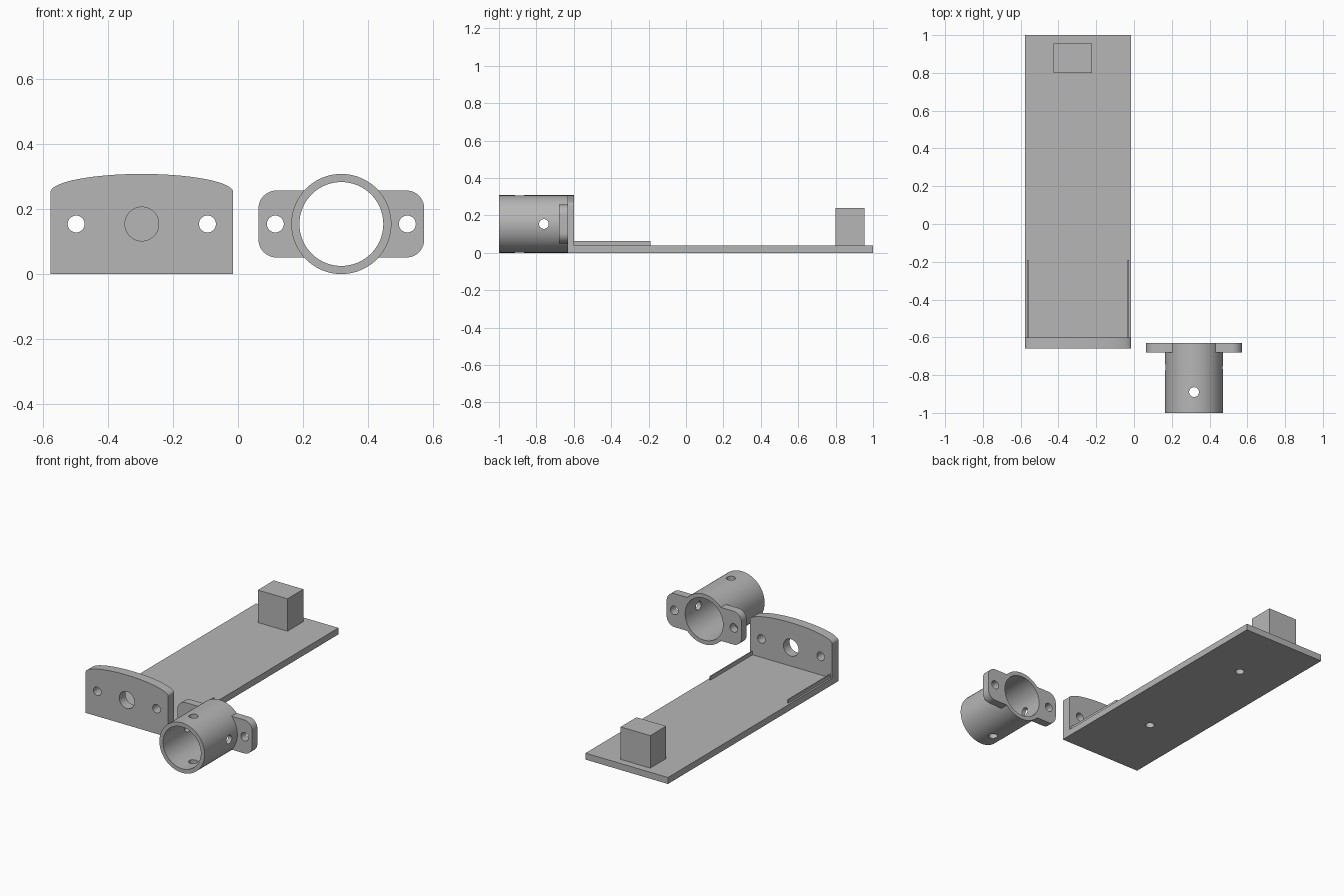
import bpy, bmesh
from math import cos, sin, pi, radians
from mathutils import Matrix, Vector

cube = bpy.data.objects.get("Cube")
if cube:
    bpy.data.objects.remove(cube)

grey = bpy.data.materials.new("plain grey")
grey.use_nodes = True
grey.diffuse_color = (0.47, 0.47, 0.47, 1)
grey.node_tree.nodes["Principled BSDF"].inputs["Base Color"].default_value = grey.diffuse_color


def finish(name, bm):
    bmesh.ops.recalc_face_normals(bm, faces=bm.faces)
    mesh = bpy.data.meshes.new(name)
    bm.to_mesh(mesh)
    bm.free()
    mesh.materials.append(grey)
    obj = bpy.data.objects.new(name, mesh)
    bpy.context.collection.objects.link(obj)
    return obj


def box(name, low, high):
    low, high = Vector(low), Vector(high)
    bm = bmesh.new()
    bmesh.ops.create_cube(bm, size=1)
    bmesh.ops.scale(bm, vec=high - low, verts=bm.verts)
    bmesh.ops.translate(bm, vec=(low + high) / 2, verts=bm.verts)
    return finish(name, bm)


def prism(name, outline, y0, y1):
    """Extrude an (x, z) outline along y."""
    bm = bmesh.new()
    face = bm.faces.new([bm.verts.new((x, y0, z)) for x, z in outline])
    new = bmesh.ops.extrude_face_region(bm, geom=[face])["geom"]
    bmesh.ops.translate(bm, vec=(0, y1 - y0, 0),
                        verts=[v for v in new if isinstance(v, bmesh.types.BMVert)])
    return finish(name, bm)


def cylinder(name, centre, radius, length, axis, sides=48):
    bm = bmesh.new()
    bmesh.ops.create_cone(bm, cap_ends=True, segments=sides, radius1=radius,
                          radius2=radius, depth=length)
    turn = Vector((0, 0, 1)).rotation_difference(Vector(axis)).to_matrix().to_4x4()
    bm.transform(Matrix.Translation(centre) @ turn)
    return finish(name, bm)


def combine(target, other, operation="DIFFERENCE"):
    """Apply a boolean and remove the helper object."""
    other.hide_render = True
    mod = target.modifiers.new("cut", "BOOLEAN")
    mod.operation, mod.object, mod.solver = operation, other, "EXACT"
    select(target)
    bpy.ops.object.modifier_apply(modifier=mod.name)
    bpy.data.objects.remove(other)


def select(obj):
    bpy.ops.object.select_all(action="DESELECT")
    obj.select_set(True)
    bpy.context.view_layer.objects.active = obj


def smooth(obj):
    select(obj)
    bpy.ops.object.shade_smooth_by_angle(angle=radians(30))


X, Y, Z = (1, 0, 0), (0, 1, 0), (0, 0, 1)
HOLE = 0.026
MID_Z = 0.154

# Long base plate with two blind holes underneath
PX, HALF = -0.296, 0.281
base = box("base_plate", (PX - HALF, -0.60, 0), (PX + HALF, 1, 0.04))
for y in (0.60, -0.21):
    combine(base, cylinder("cutter", (PX, y, 0), HOLE, 0.06, Z, 32))
smooth(base)

# Upright front plate with a domed top
dome = [(PX + HALF * cos(pi * i / 48), 0.252 + 0.056 * sin(pi * i / 48)) for i in range(49)]
front = prism("front_plate", [(PX - HALF, 0), (PX + HALF, 0)] + dome, -0.66, -0.60)
for dx, radius in ((-0.202, HOLE), (0, 0.052), (0.202, HOLE)):
    combine(front, cylinder("cutter", (PX + dx, -0.63, MID_Z), radius, 0.2, Y))
smooth(front)

# Thin guide ribs and the rear block
for side, label in ((-1, "right"), (1, "left")):
    x = PX + side * 0.266
    box(label + "_guide_rib", (x - 0.004, -0.60, 0.04), (x + 0.004, -0.19, 0.062))
box("rear_block", (-0.425, 0.80, 0.04), (-0.223, 0.955, 0.24))

# Flanged tube: rounded flange joined to the sleeve, then bored and drilled
TX = 0.318
R = 0.055
corners = []
for k, (sx, sz) in enumerate(((1, 1), (-1, 1), (-1, -1), (1, -1))):
    for i in range(13):
        a = pi / 2 * (k + i / 12)
        corners.append((TX + sx * (0.255 - R) + R * cos(a),
                        MID_Z + sz * (0.103 - R) + R * sin(a)))
tube = cylinder("flanged_tube", (TX, -0.815, MID_Z), 0.154, 0.37, Y, 96)
combine(tube, prism("flange", corners, -0.68, -0.63), "UNION")
combine(tube, cylinder("cutter", (TX, -0.8, MID_Z), 0.129, 1, Y, 96))
for side in (-1, 1):
    combine(tube, cylinder("cutter", (TX + side * 0.203, -0.65, MID_Z), HOLE, 0.2, Y))
combine(tube, cylinder("cutter", (TX, -0.76, MID_Z), HOLE, 0.5, X))
combine(tube, cylinder("cutter", (TX, -0.89, MID_Z), HOLE, 0.5, Z))
smooth(tube)
